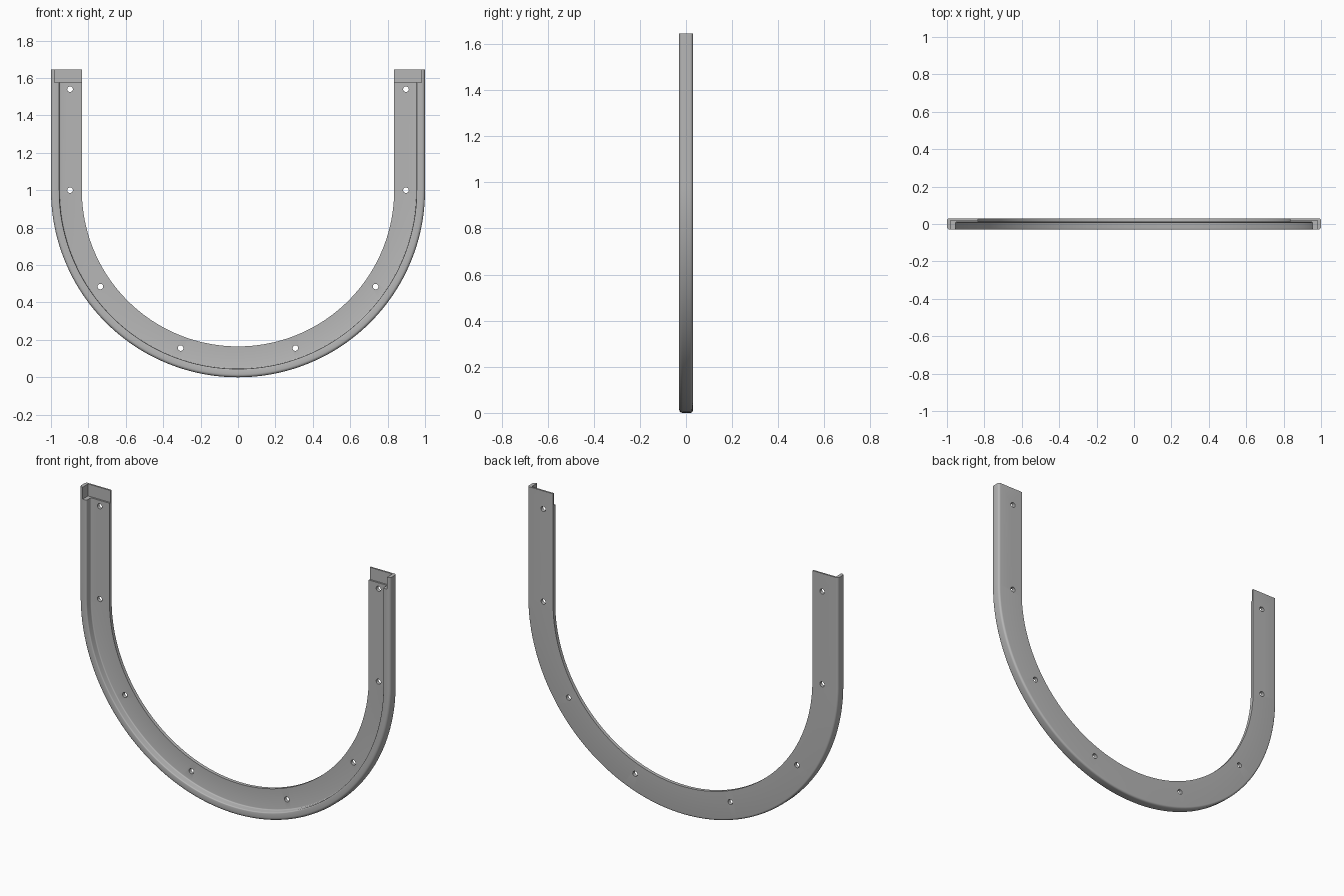
import bpy, bmesh, math
from mathutils import Matrix, Vector

if "Cube" in bpy.data.objects:
    bpy.data.objects.remove(bpy.data.objects["Cube"], do_unlink=True)

TOP, CENTRE, ARC_STEPS = 1.645, 1.0, 96
HOLE_R, HOLE_PATH = 0.015, 0.898

grey = bpy.data.materials.new("satin grey")
grey.use_nodes = True
grey.diffuse_color = (0.47, 0.47, 0.47, 1)
grey.node_tree.nodes["Principled BSDF"].inputs["Base Color"].default_value = (0.47, 0.47, 0.47, 1)


def fillet(cx, cy, r, start, end, steps=5):
    """Points of a rounded corner in the cross-section."""
    angles = [math.radians(start + (end - start) * i / steps) for i in range(steps + 1)]
    return [(cx + r * math.cos(a), cy + r * math.sin(a)) for a in angles]


def make_object(name, bm):
    bmesh.ops.recalc_face_normals(bm, faces=bm.faces[:])
    mesh = bpy.data.meshes.new(name)
    bm.to_mesh(mesh)
    bm.free()
    mesh.materials.append(grey)
    obj = bpy.data.objects.new(name, mesh)
    bpy.context.collection.objects.link(obj)
    return obj


# L-shaped cross-section: (distance from the centre line, depth)
section = [(0.835, 0.03), (0.835, 0.01)]
section += fillet(0.949, 0.004, 0.006, 90, 0, 3)
section += fillet(0.961, -0.024, 0.006, 180, 270, 3)
section += fillet(0.984, -0.014, 0.016, 270, 360)
section += fillet(0.988, 0.018, 0.012, 0, 90)

# U-shaped path: stations of (direction, base point)
stations = [(Vector((-1, 0, 0)), TOP)]
for i in range(ARC_STEPS + 1):
    a = math.pi + math.pi * i / ARC_STEPS
    stations.append((Vector((math.cos(a), 0, math.sin(a))), CENTRE))
stations.append((Vector((1, 0, 0)), TOP))

# Sweep the section along the path
bm = bmesh.new()
rings = [[bm.verts.new(d * r + Vector((0, y, base))) for r, y in section]
         for d, base in stations]
for a, b in zip(rings, rings[1:]):
    for i in range(len(section)):
        j = (i + 1) % len(section)
        bm.faces.new((a[i], a[j], b[j], b[i]))
bm.faces.new(rings[0])
bm.faces.new(rings[-1])
channel = make_object("curved_channel", bm)

# Cutters: screw holes and the stepped lap joint at both ends
holes, laps = bmesh.new(), bmesh.new()
turn = Matrix.Rotation(math.pi / 2, 4, 'X')
for side in (-1, 1):
    spots = [(HOLE_PATH, 1.54), (HOLE_PATH, CENTRE)]
    for deg in (35, 70):
        a = math.radians(deg)
        spots.append((HOLE_PATH * math.cos(a), CENTRE - HOLE_PATH * math.sin(a)))
    for x, z in spots:
        bmesh.ops.create_cone(holes, cap_ends=True, segments=24, radius1=HOLE_R,
                              radius2=HOLE_R, depth=0.2,
                              matrix=Matrix.Translation((side * x, 0, z)) @ turn)
    size = Matrix.Diagonal((0.18, 0.12, 0.2, 1))
    bmesh.ops.create_cube(laps, size=1,
                          matrix=Matrix.Translation((side * 0.89, -0.04, 1.675)) @ size)

for name, cutter_bm in (("hole_cutter", holes), ("lap_cutter", laps)):
    cutter = make_object(name, cutter_bm)
    cutter.hide_render = True
    mod = channel.modifiers.new(name, 'BOOLEAN')
    mod.operation, mod.solver, mod.object = 'DIFFERENCE', 'EXACT', cutter
    bpy.ops.object.select_all(action='DESELECT')
    bpy.context.view_layer.objects.active = channel
    channel.select_set(True)
    bpy.ops.object.modifier_apply(modifier=name)
    bpy.data.objects.remove(cutter, do_unlink=True)

bpy.ops.object.shade_smooth_by_angle(angle=math.radians(35))
